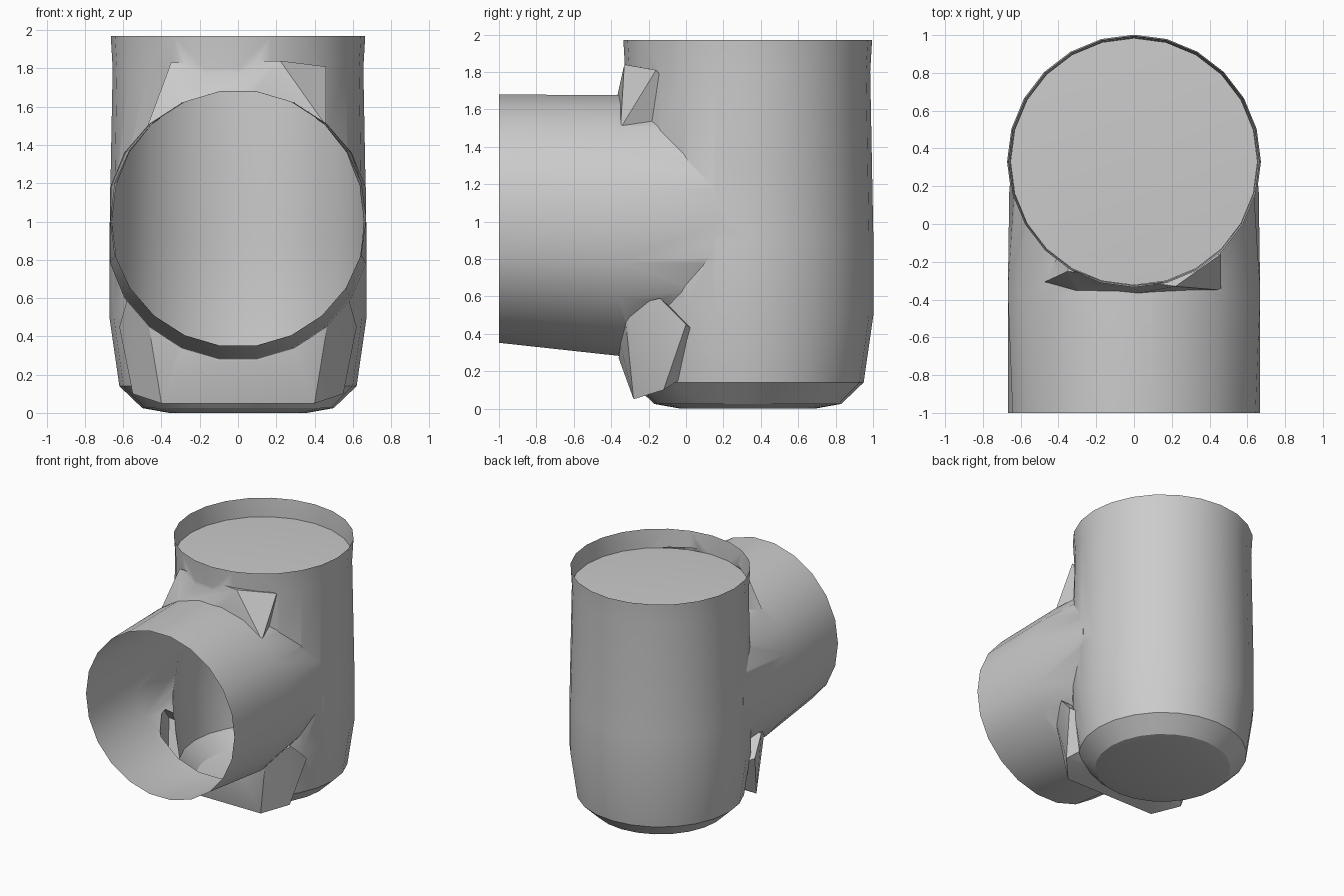
import bpy, bmesh, math
from mathutils import Matrix, Vector

cube = bpy.data.objects.get("Cube")
if cube:
    bpy.data.objects.remove(cube, do_unlink=True)

grey = bpy.data.materials.new("plain grey")
grey.use_nodes = True
colour = (0.6, 0.6, 0.6, 1)
grey.diffuse_color = colour
grey.node_tree.nodes["Principled BSDF"].inputs["Base Color"].default_value = colour

AXIS_Y = 0.33  # centre line of the upright pipe


def add_object(name, bm):
    bmesh.ops.recalc_face_normals(bm, faces=bm.faces)
    mesh = bpy.data.meshes.new(name)
    bm.to_mesh(mesh)
    bm.free()
    mesh.materials.append(grey)
    obj = bpy.data.objects.new(name, mesh)
    bpy.context.collection.objects.link(obj)
    return obj


def lofted(name, rings, sides, matrix):
    """Closed solid through circles given as (height, radius, sideways shift)."""
    bm = bmesh.new()
    loops = []
    for height, radius, shift in rings:
        angles = [math.tau * i / sides for i in range(sides)]
        loops.append([bm.verts.new(matrix @ Vector((radius * math.cos(a), shift + radius * math.sin(a), height)))
                      for a in angles])
    for low, high in zip(loops, loops[1:]):
        for i in range(sides):
            j = (i + 1) % sides
            bm.faces.new((low[i], low[j], high[j], high[i]))
    bm.faces.new(loops[0])
    bm.faces.new(loops[-1])
    return add_object(name, bm)


def hull(name, points):
    bm = bmesh.new()
    for p in points:
        bm.verts.new(p)
    result = bmesh.ops.convex_hull(bm, input=bm.verts)
    bmesh.ops.delete(bm, geom=result["geom_interior"], context="VERTS")
    return add_object(name, bm)


# Upright pipe with a chamfered foot
pipe = lofted("tee_pipe",
              [(0, 0.36, 0), (0.025, 0.5, 0), (0.14, 0.62, 0), (0.5, 0.672, 0),
               (0.9, 0.672, 0), (1.8, 0.655, 0), (1.97, 0.665, 0)],
              24, Matrix.Translation((0, AXIS_Y, 0)))

# Side branch towards the front, slightly wider at the joint
branch = lofted("branch", [(1, 0.67, 1.015), (0.36, 0.705, 0.98), (-0.2, 0.66, 1.0)],
                22, Matrix.Rotation(math.pi / 2, 4, "X"))
for v in branch.data.vertices:
    v.co.x = max(-0.668, min(0.668, v.co.x))

# Webs filling the joint above and below the branch
upper_web = hull("upper_web", [
    (-0.35, -0.25, 1.83), (0.22, -0.33, 1.84), (0.46, -0.16, 1.81),
    (-0.48, -0.31, 1.48), (-0.3, -0.36, 1.6), (0, -0.37, 1.66),
    (0.46, -0.35, 1.5), (-0.3, 0.1, 1.5), (0.3, 0.1, 1.5)])
lower = [(0.48, -0.33, 0.54), (0.3, -0.35, 0.34), (0.1, -0.36, 0.27), (0.58, -0.14, 0.59),
         (0.62, 0, 0.45), (0.4, -0.28, 0.05), (0.55, -0.12, 0.1), (0.3, 0.2, 0.3)]
lower_web = hull("lower_web", [(s * x, y, z) for x, y, z in lower for s in (-1, 1)])

# Join the solids into one outer skin
bpy.context.view_layer.objects.active = pipe
for part in (branch, upper_web, lower_web):
    mod = pipe.modifiers.new("join", "BOOLEAN")
    mod.operation = "UNION"
    mod.solver = "EXACT"
    mod.object = part
    bpy.ops.object.modifier_apply(modifier=mod.name)
    bpy.data.objects.remove(part, do_unlink=True)

# Open the top rim and the branch mouth
bm = bmesh.new()
bm.from_mesh(pipe.data)
ends = [f for f in bm.faces
        if all(v.co.z > 1.96 for v in f.verts) or all(v.co.y < -0.99 for v in f.verts)]
bmesh.ops.delete(bm, geom=ends, context="FACES")
bm.to_mesh(pipe.data)
bm.free()

# Recessed lid, slightly domed
bm = bmesh.new()
bmesh.ops.create_circle(bm, cap_ends=True, cap_tris=True, segments=24, radius=0.654,
                        matrix=Matrix.Translation((0, AXIS_Y, 1.82)))
for v in bm.verts:
    if (v.co.xy - Vector((0, AXIS_Y))).length < 0.1:
        v.co.z += 0.03
lid = add_object("top_lid", bm)

for obj in (pipe, lid):
    bpy.ops.object.select_all(action="DESELECT")
    obj.select_set(True)
    bpy.context.view_layer.objects.active = obj
    bpy.ops.object.shade_smooth_by_angle(angle=math.radians(32))
